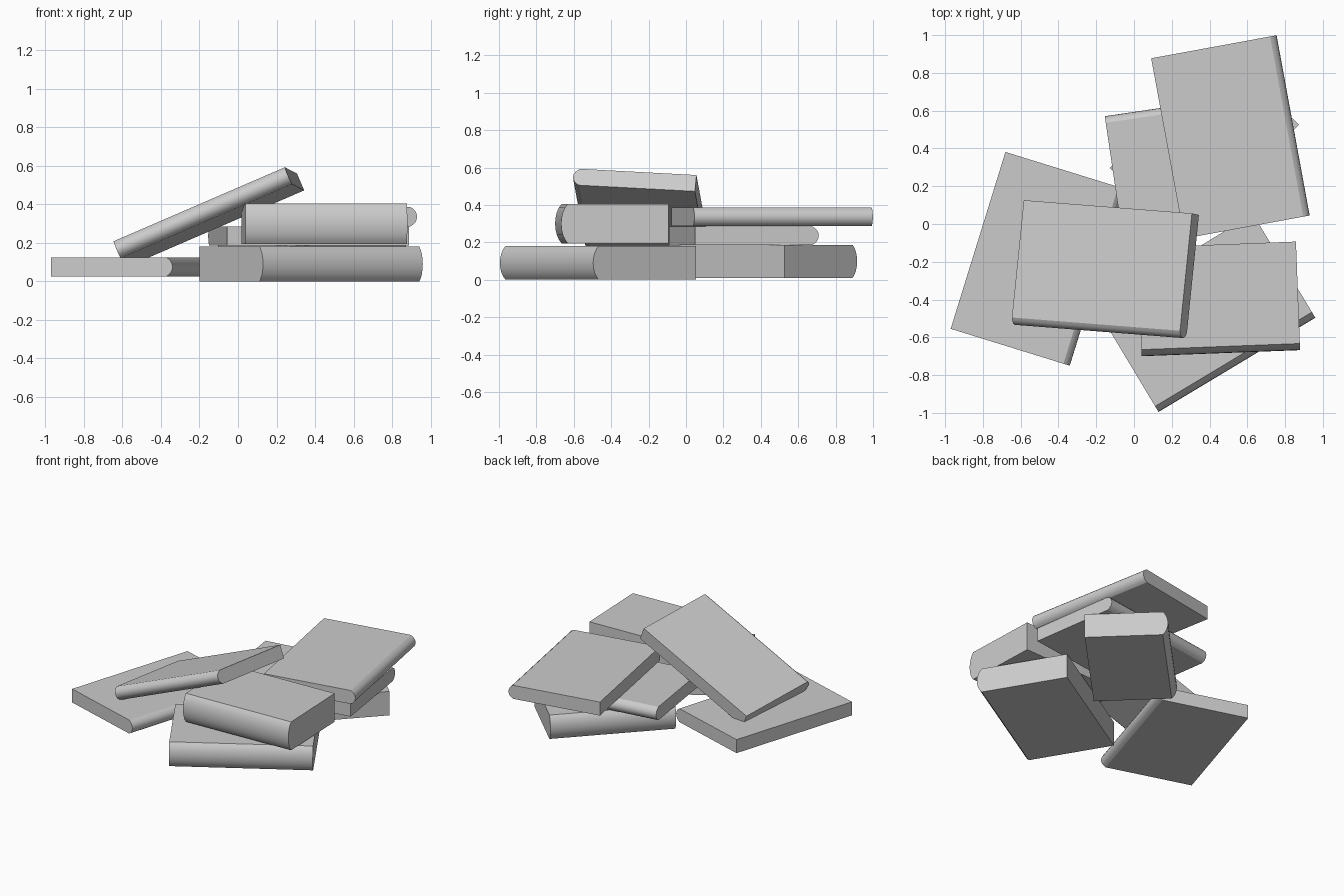
import bpy
import bmesh
from math import radians, sin, cos

cube = bpy.data.objects.get("Cube")
if cube:
    bpy.data.objects.remove(cube, do_unlink=True)

grey = bpy.data.materials.new("plain grey")
grey.use_nodes = True
COLOUR = (0.6, 0.6, 0.6, 1)
grey.diffuse_color = COLOUR
grey.node_tree.nodes["Principled BSDF"].inputs["Base Color"].default_value = COLOUR

BULGE = 0.035   # depth of the rounded spine
SWEEP = radians(60)
STEPS = 8


def book(name, corner, turn, length, width, thick):
    """Block with a bulging spine on local -y; origin at the lower spine corner."""
    profile = [(width, thick), (width, 0)]
    for i in range(STEPS + 1):
        t = SWEEP * (2 * i / STEPS - 1)
        y = BULGE * (1 - cos(t)) / (1 - cos(SWEEP))
        z = thick / 2 * (1 + sin(t) / sin(SWEEP))
        profile.append((y, z))

    bm = bmesh.new()
    end = bm.faces.new([bm.verts.new((0, y, z)) for y, z in profile])
    out = bmesh.ops.extrude_face_region(bm, geom=[end], use_keep_orig=True)
    moved = [v for v in out["geom"] if isinstance(v, bmesh.types.BMVert)]
    bmesh.ops.translate(bm, verts=moved, vec=(length, 0, 0))
    bmesh.ops.recalc_face_normals(bm, faces=bm.faces)

    mesh = bpy.data.meshes.new(name)
    bm.to_mesh(mesh)
    bm.free()
    mesh.materials.append(grey)
    obj = bpy.data.objects.new(name, mesh)
    bpy.context.collection.objects.link(obj)
    obj.location = corner
    obj.rotation_euler = [radians(a) for a in turn]

    bpy.ops.object.select_all(action="DESELECT")
    obj.select_set(True)
    bpy.context.view_layer.objects.active = obj
    bpy.ops.object.shade_smooth_by_angle(angle=radians(30))


# Books lying on the ground
book("left_book", (-0.34, -0.75, 0.025), (0, 0, 72.8), 0.98, 0.66, 0.1)
book("front_bottom_book", (0.13, -0.995, 0), (0, 0, 31), 0.968, 0.64, 0.18)
book("back_bottom_book", (0.47, 0.915, 0.01), (0, 0, 226), 0.86, 0.56, 0.177)

# Books stacked on top
book("front_thick_book", (0.04, -0.70, 0.195), (0, 0, 2.2), 0.84, 0.575, 0.21)
book("back_middle_book", (0.79, 0.71, 0.186), (0, 0, 188.4), 0.955, 0.668, 0.099)
book("back_top_book", (0.93, 0.045, 0.286), (0, 0, 100.4), 0.97, 0.675, 0.1)

# Book leaning across the pile
book("leaning_book", (-0.613, -0.538, 0.123), (-3.3, -23.3, -4.5), 0.972, 0.66, 0.095)
